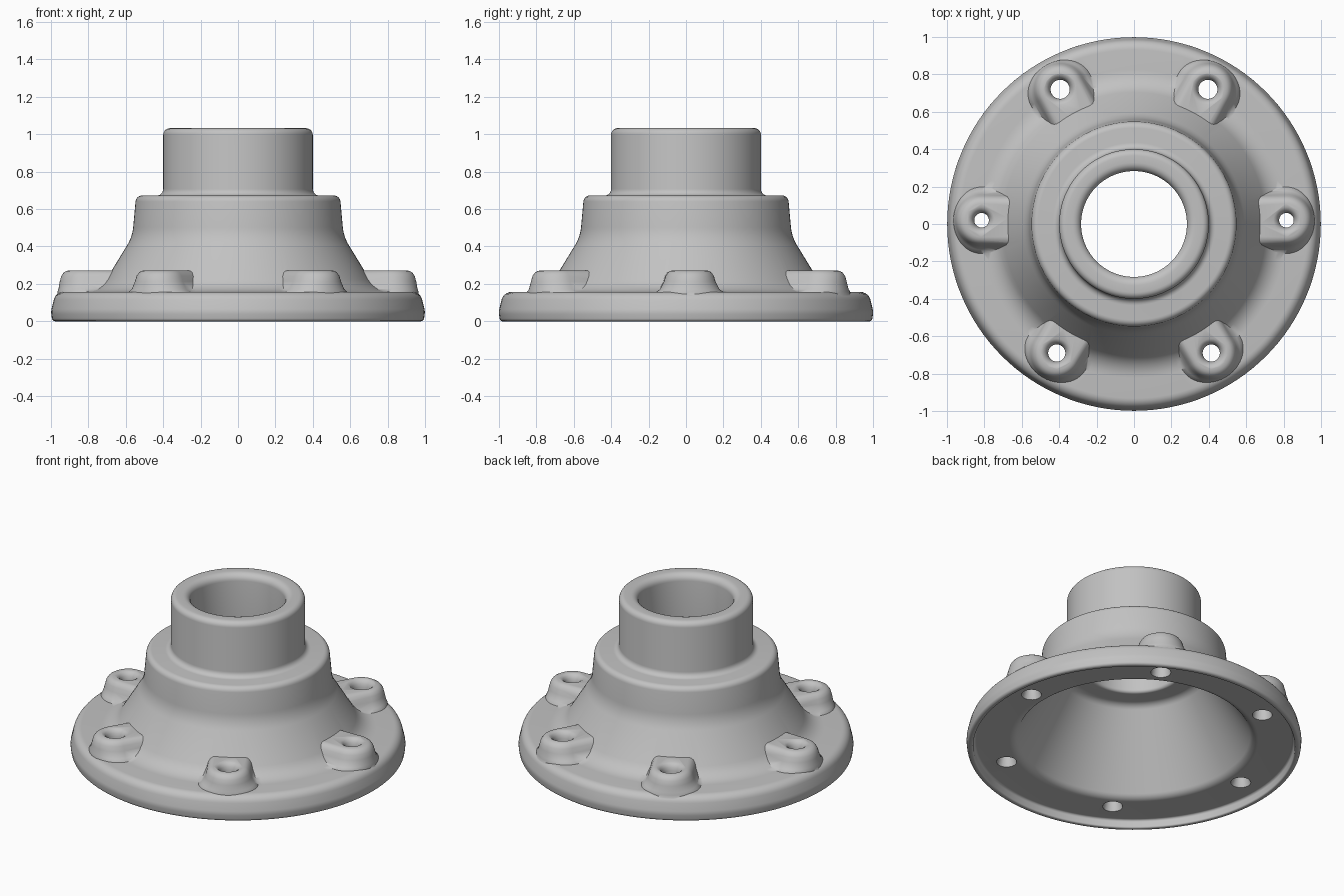
import bpy, bmesh, math
from mathutils import Vector, Matrix

if "Cube" in bpy.data.objects:
    bpy.data.objects.remove(bpy.data.objects["Cube"])

metal = bpy.data.materials.new("cast grey")
metal.diffuse_color = (0.54, 0.54, 0.54, 1)
metal.use_nodes = True
metal.node_tree.nodes["Principled BSDF"].inputs["Base Color"].default_value = metal.diffuse_color


def rounded(corners, steps=6):
    """Closed profile of (radius, height, fillet) corners with filleted turns."""
    pts, n = [], len(corners)
    for i, (x, z, f) in enumerate(corners):
        p = Vector((x, z))
        a = Vector(corners[i - 1][:2]) - p
        b = Vector(corners[(i + 1) % n][:2]) - p
        half = a.angle(b) / 2
        d = min(f / math.tan(half), a.length * 0.48, b.length * 0.48)
        r = d * math.tan(half)
        c = p + (a.normalized() + b.normalized()).normalized() * (r / math.sin(half))
        u = p + a.normalized() * d - c
        v = p + b.normalized() * d - c
        sweep = u.angle(v)
        for k in range(steps + 1):
            t = k / steps
            pts.append(c + (u * math.sin((1 - t) * sweep) + v * math.sin(t * sweep)) / math.sin(sweep))
    return pts


def bridge(bm, rings, closed):
    """Skin counter-clockwise vertex rings, listed upward, with outward faces."""
    pairs = list(zip(rings, rings[1:] + rings[:1])) if closed else list(zip(rings, rings[1:]))
    for lo, hi in pairs:
        n = len(lo)
        for j in range(n):
            k = (j + 1) % n
            bm.faces.new((lo[j], lo[k], hi[k], hi[j]))
    if not closed:
        bm.faces.new(rings[0][::-1])
        bm.faces.new(rings[-1])


def circle(bm, r, z, n, at=(0, 0)):
    return [bm.verts.new((at[0] + r * math.cos(2 * math.pi * j / n),
                          at[1] + r * math.sin(2 * math.pi * j / n), z)) for j in range(n)]


def finish(bm, name):
    bm.normal_update()
    mesh = bpy.data.meshes.new(name)
    bm.to_mesh(mesh)
    bm.free()
    mesh.materials.append(metal)
    ob = bpy.data.objects.new(name, mesh)
    bpy.context.collection.objects.link(ob)
    return ob


def combine(target, tool, op):
    tool.hide_render = True
    mod = target.modifiers.new(op.lower(), 'BOOLEAN')
    mod.operation = op
    mod.solver = 'EXACT'
    mod.object = tool
    bpy.ops.object.modifier_apply(modifier=mod.name)
    bpy.data.objects.remove(tool)


# Hollow turned body: flange, cone, shoulder, neck and bore
corners = [
    (0.993, 0.008, 0.03), (1.0, 0.06, 0.08), (0.975, 0.165, 0.055),   # flange rim
    (0.745, 0.165, 0.14), (0.565, 0.46, 0.22),                        # cone
    (0.545, 0.68, 0.035), (0.40, 0.68, 0.035),                        # shoulder
    (0.40, 1.04, 0.035), (0.283, 1.04, 0.045),                        # neck lip
    (0.283, 0.55, 0.02), (0.42, 0.55, 0.06),                          # bore, inner shelf
    (0.71, 0.06, 0.06), (0.955, 0.06, 0.015), (0.96, 0.008, 0.01),    # inner cone, recess
]
bm = bmesh.new()
bridge(bm, [circle(bm, p.x, p.y, 128) for p in rounded(corners)], True)
body = finish(bm, "flanged_hub")
bpy.context.view_layer.objects.active = body
body.select_set(True)

# Bolt positions and hole radii
bolts = []
for s in (-1, 1):
    bolts += [(s * 0.815, 0.02, 0.039), (s * 0.395, 0.72, 0.051), (s * 0.413, -0.69, 0.046)]

# Flared bosses, running inward into the cone wall: (height, outward reach, half width)
levels = [(0.12, 0.153, 0.182), (0.166, 0.150, 0.178), (0.18, 0.145, 0.158), (0.22, 0.138, 0.138),
          (0.25, 0.130, 0.129), (0.268, 0.117, 0.117), (0.277, 0.102, 0.104), (0.28, 0.085, 0.09)]
for x, y, _ in bolts:
    bm = bmesh.new()
    dist = math.hypot(x, y)
    turn = Matrix.Rotation(math.atan2(y, x), 3, 'Z')
    rings = []
    for z, out, side in levels:
        inner = 0.74 - (z - 0.06) * 0.592
        outline = [(dist + out * math.cos(a), side * math.sin(a))
                   for a in (math.pi * (k / 24 - 0.5) for k in range(25))]
        outline += [(inner, side), (inner, -side)]
        rings.append([bm.verts.new(turn @ Vector((px, py, z))) for px, py in outline])
    bridge(bm, rings, False)
    combine(body, finish(bm, "bolt_boss"), 'UNION')

# Bolt holes, flared at both mouths
for x, y, r in bolts:
    bm = bmesh.new()
    shape = [(-0.1, 0.06), (0.06, 0.06), (0.12, r), (0.235, r), (0.255, r + 0.006),
             (0.27, r + 0.015), (0.282, r + 0.034), (0.4, r + 0.034)]
    bridge(bm, [circle(bm, rad, z, 32, (x, y)) for z, rad in shape], False)
    combine(body, finish(bm, "hole_cutter"), 'DIFFERENCE')

# Stand on the floor and smooth the casting
low = min(v.co.z for v in body.data.vertices)
body.data.transform(Matrix.Translation((0, 0, -low)))
bpy.ops.object.shade_smooth_by_angle(angle=math.radians(50))
